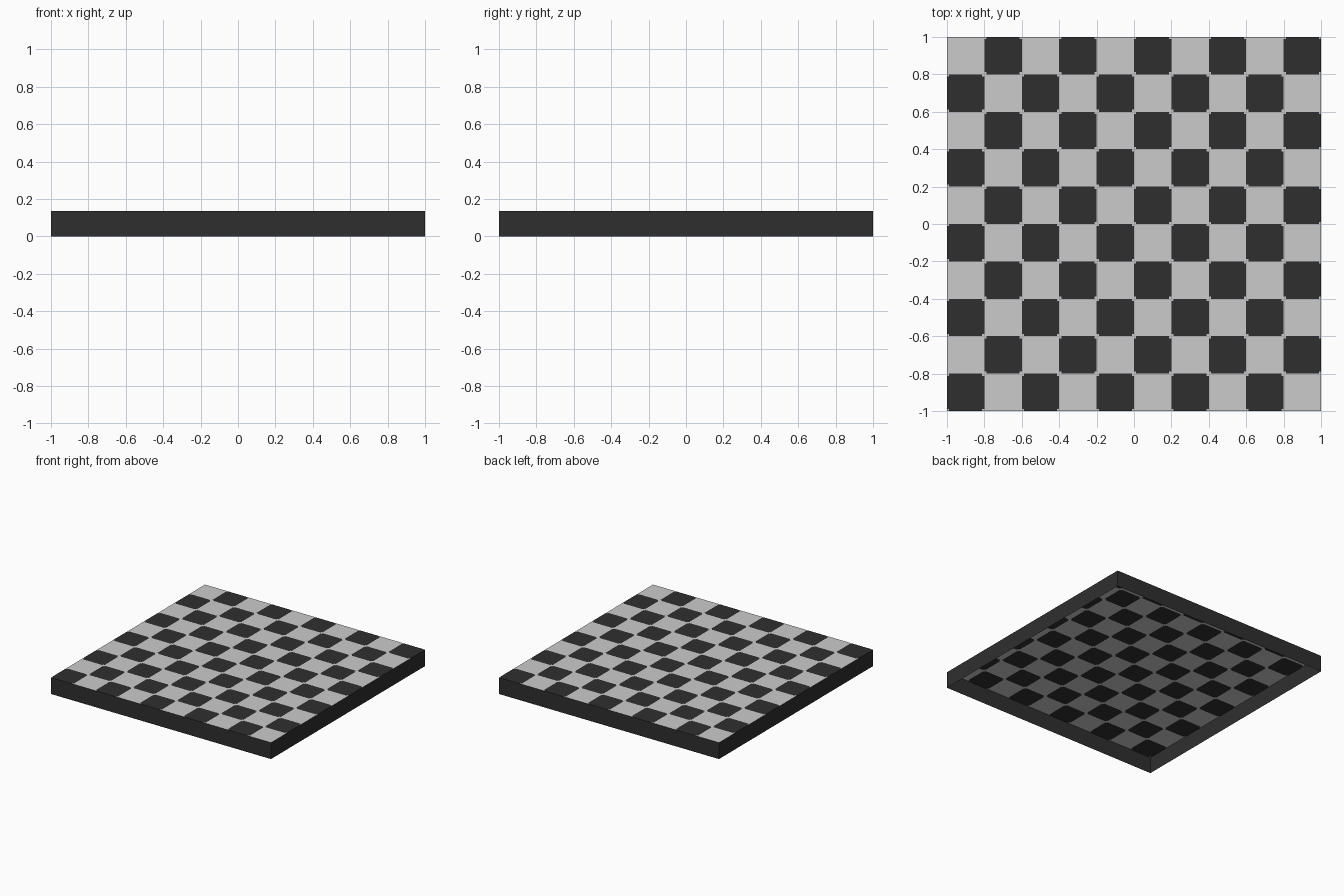
import bpy, bmesh

if "Cube" in bpy.data.objects:
    bpy.data.objects.remove(bpy.data.objects["Cube"])

N, H, CLIP = 10, 0.135, 0.012   # cells per side, height, clipped corner size
CELL = 2 / N


def material(name, v):
    m = bpy.data.materials.new(name)
    m.diffuse_color = (v, v, v, 1)
    m.use_nodes = True
    m.node_tree.nodes["Principled BSDF"].inputs["Base Color"].default_value = m.diffuse_color
    return m


LIGHT = material("light grey", 0.60)
DARK = material("charcoal", 0.028)


def finish(name, bm, mats):
    me = bpy.data.meshes.new(name)
    bm.to_mesh(me)
    bm.free()
    for m in mats:
        me.materials.append(m)
    ob = bpy.data.objects.new(name, me)
    bpy.context.collection.objects.link(ob)


# checkered top: each cell is split 3 x 3 so dark cells can lose their corners
bm = bmesh.new()
lines = []
for i in range(N):
    a = -1 + i * CELL
    lines += [a, a + CLIP, a + CELL - CLIP]
lines.append(1)
grid = [[bm.verts.new((x, y, H)) for y in lines] for x in lines]
for i in range(3 * N):
    for j in range(3 * N):
        f = bm.faces.new((grid[i][j], grid[i + 1][j], grid[i + 1][j + 1], grid[i][j + 1]))
        dark_cell = (i // 3 + j // 3) % 2 == 0
        corner = i % 3 != 1 and j % 3 != 1
        f.material_index = int(dark_cell and not corner)
finish("checkered_top", bm, [LIGHT, DARK])

# thin side walls, open underneath
bm = bmesh.new()
corners = [(-1, -1), (1, -1), (1, 1), (-1, 1)]
low = [bm.verts.new((x, y, 0)) for x, y in corners]
high = [bm.verts.new((x, y, H)) for x, y in corners]
for i in range(4):
    k = (i + 1) % 4
    bm.faces.new((low[i], low[k], high[k], high[i]))
finish("side_walls", bm, [DARK])
